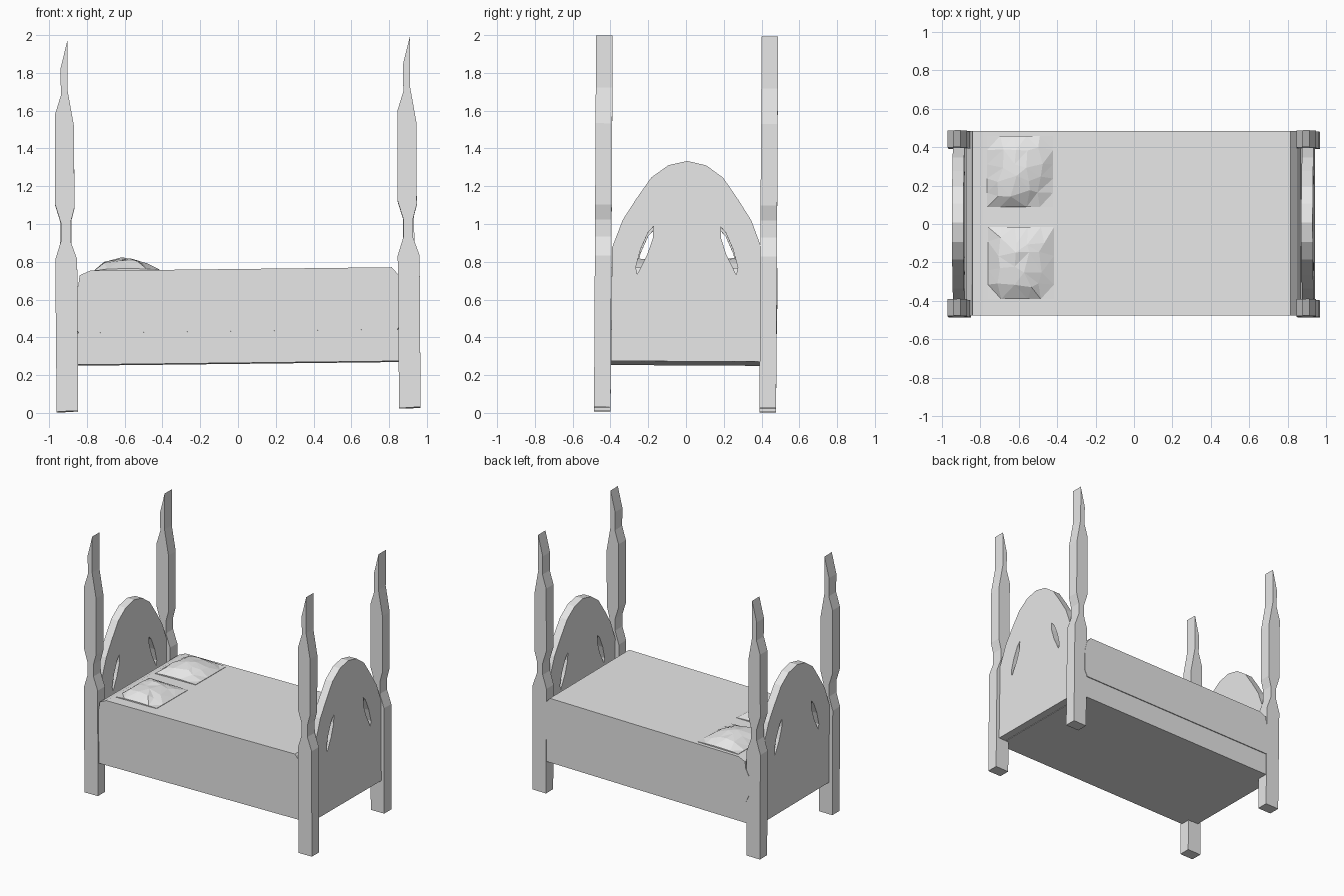
import bpy
import bmesh
import math
import random
from mathutils import Matrix

random.seed(4)
old = bpy.data.objects.get("Cube")
if old:
    bpy.data.objects.remove(old, do_unlink=True)

grey = bpy.data.materials.new("light_grey")
grey.use_nodes = True
grey.diffuse_color = (0.8, 0.8, 0.8, 1)
grey.node_tree.nodes["Principled BSDF"].inputs["Base Color"].default_value = (0.8, 0.8, 0.8, 1)

# The whole bed stands slightly crooked
TILT = Matrix.Rotation(-0.0115, 4, 'Y') @ Matrix.Rotation(-0.0055, 4, 'X')


def finish(name, bm):
    bmesh.ops.recalc_face_normals(bm, faces=bm.faces)
    bm.transform(TILT)
    mesh = bpy.data.meshes.new(name)
    bm.to_mesh(mesh)
    bm.free()
    mesh.materials.append(grey)
    obj = bpy.data.objects.new(name, mesh)
    bpy.context.collection.objects.link(obj)
    return obj


def side_profile(name, points, y0, y1, cx=0):
    """Extrude an x-z outline along y."""
    bm = bmesh.new()
    face = bm.faces.new([bm.verts.new((cx + x, y0, z)) for x, z in points])
    ext = bmesh.ops.extrude_face_region(bm, geom=[face])
    verts = [g for g in ext["geom"] if isinstance(g, bmesh.types.BMVert)]
    bmesh.ops.translate(bm, verts=verts, vec=(0, y1 - y0, 0))
    return finish(name, bm)


# Posts: sawn blade profile, the same way round at both ends
post = [(-.057, .0165), (.057, .0165), (.061, .82), (.026, .92), (.027, 1.01),
        (.049, 1.09), (.053, 1.52), (.021, 1.71), (.024, 1.985), (-.016, 1.83),
        (-.015, 1.69), (-.047, 1.59), (-.052, 1.11), (-.022, 1.01),
        (-.023, .92), (-.055, .82)]
for end, cx in (("head", -.903), ("foot", .91)):
    for side, cy in (("right", -.443), ("left", .433)):
        side_profile(f"{end}_{side}_post", post, cy - .044, cy + .044, cx)

# Bed frame and the mattress that slightly overhangs it
side_profile("bed_frame", [(-.88, .262), (.88, .262), (.88, .43), (-.88, .43)], -.473, .473)
mattress = [(-.84, .43), (.85, .43), (.875, .48), (.875, .64), (.856, .72),
            (.823, .759), (-.775, .759), (-.83, .735), (-.838, .68),
            (-.865, .63), (-.865, .48)]
side_profile("mattress", mattress, -.479, .48)

# Arched end boards with two leaf-shaped cutouts
half = [(.397, .262), (.397, .86), (.34, 1.01), (.27, 1.12), (.19, 1.235), (.1, 1.3)]
arch = half + [(0, 1.323)] + [(-y, z) for y, z in reversed(half)]
leaf = [(.178, .975), (.205, .945), (.245, .855), (.27, .76), (.262, .722),
        (.21, .825), (.18, .915)]
for name, cx in (("headboard", -.905), ("footboard", .91)):
    curve = bpy.data.curves.new(name, 'CURVE')
    curve.dimensions = '2D'
    curve.fill_mode = 'BOTH'
    curve.extrude = .03
    for outline in (arch, leaf, [(-y, z) for y, z in leaf]):
        spline = curve.splines.new('POLY')
        spline.points.add(len(outline) - 1)
        for p, (y, z) in zip(spline.points, outline):
            p.co = (y, z, 0, 1)
        spline.use_cyclic_u = True
        spline.use_smooth = False
    temp = bpy.data.objects.new(name + "_outline", curve)
    bpy.context.collection.objects.link(temp)
    bpy.context.view_layer.update()
    bm = bmesh.new()
    bm.from_mesh(temp.to_mesh())
    temp.to_mesh_clear()
    bpy.data.objects.remove(temp, do_unlink=True)
    bmesh.ops.remove_doubles(bm, verts=bm.verts, dist=.0005)
    # Stand the flat outline up, facing along x
    bm.transform(Matrix.Translation((cx + .004, 0, 0))
                 @ Matrix(((0, 0, 1, 0), (1, 0, 0, 0), (0, 1, 0, 0), (0, 0, 0, 1))))
    for f in bm.faces:
        f.smooth = False
    finish(name, bm)


# Pillows: crumpled low-poly cushions
def pillow(name, x0, x1, y0, y1):
    bm = bmesh.new()
    bmesh.ops.create_grid(bm, x_segments=5, y_segments=5, size=1)
    for v in bm.verts:
        u, w = v.co.x, v.co.y
        edge = max(abs(u), abs(w)) > .99
        puff = (1 - abs(u + .15 * (1 - u * u)) ** 2.2) * (1 - .9 * abs(w) ** 3)
        if not edge:
            u += random.uniform(-.12, .12)
            w += random.uniform(-.12, .12)
            puff *= random.uniform(.88, 1.05)
        v.co = ((x0 + x1) / 2 + u * (x1 - x0) / 2,
                (y0 + y1) / 2 + w * (y1 - y0) / 2,
                .762 + .066 * max(puff, 0))
    bmesh.ops.triangulate(bm, faces=bm.faces)
    rim = [e for e in bm.edges if e.is_boundary]
    ext = bmesh.ops.extrude_edge_only(bm, edges=rim)
    low = [g for g in ext["geom"] if isinstance(g, bmesh.types.BMVert)]
    for v in low:
        v.co.z = .752
    bmesh.ops.holes_fill(bm, edges=[e for e in bm.edges if e.is_boundary])
    finish(name, bm)


pillow("left_pillow", -.755, -.412, .084, .454)
pillow("right_pillow", -.75, -.407, -.394, -.02)
